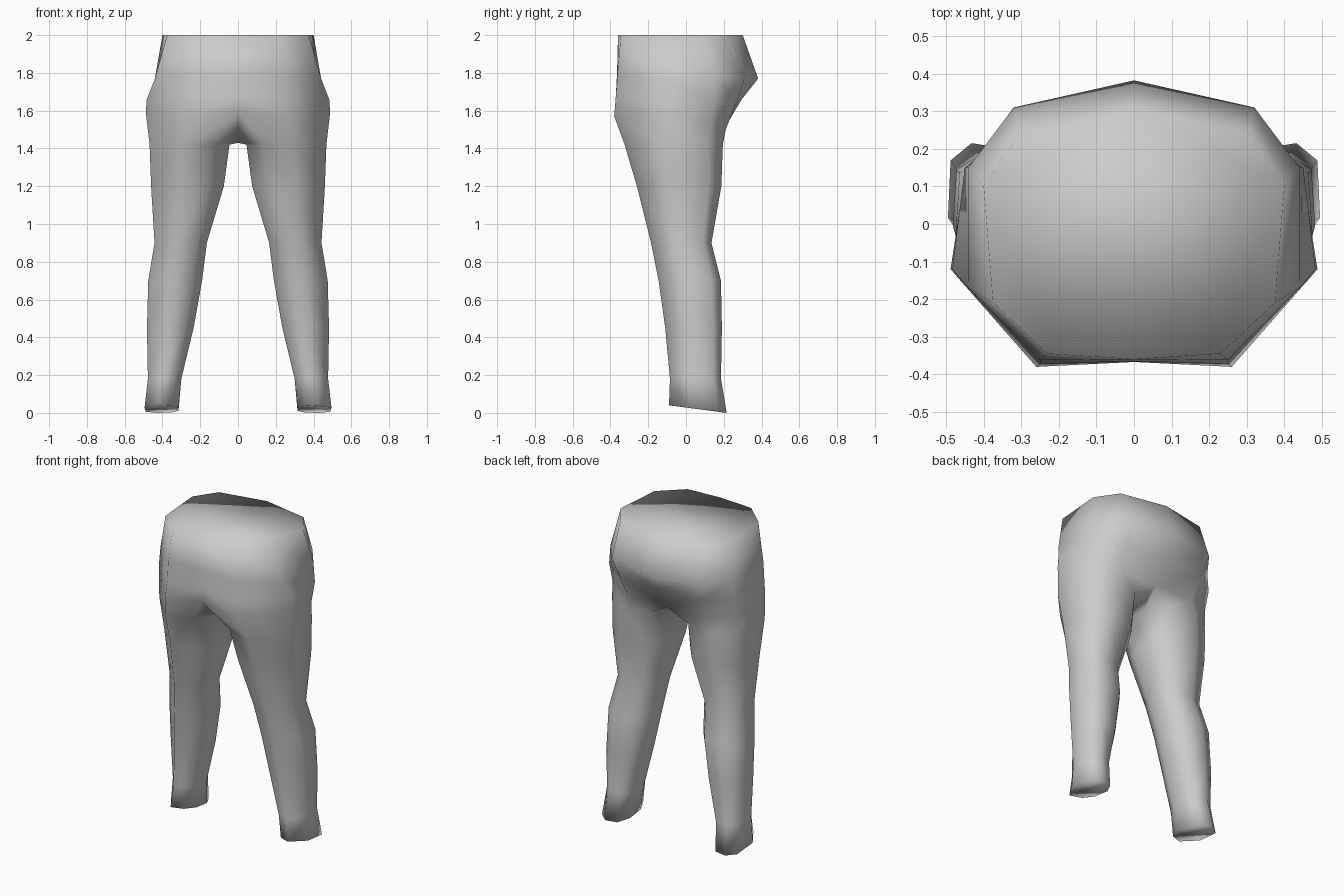
import bpy, bmesh

old = bpy.data.objects.get("Cube")
if old:
    bpy.data.objects.remove(old, do_unlink=True)

# One plain grey cloth
cloth = bpy.data.materials.new("grey_cloth")
cloth.use_nodes = True
cloth.diffuse_color = (0.6, 0.6, 0.6, 1)
cloth.node_tree.nodes["Principled BSDF"].inputs["Base Color"].default_value = (0.6, 0.6, 0.6, 1)

# Left half of the hips: open rings from front centre round to back centre
hips = [
    [(0, -.36, 2), (.23, -.345, 2), (.375, -.21, 2), (.40, .10, 2), (.305, .24, 2), (0, .30, 2)],
    [(0, -.365, 1.8), (.25, -.362, 1.8), (.44, -.17, 1.77), (.44, .15, 1.77), (.32, .31, 1.77), (0, .382, 1.77)],
    [(0, -.367, 1.68), (.25, -.372, 1.67), (.483, -.12, 1.66), (.45, .15, 1.65), (.29, .27, 1.65), (0, .295, 1.66)],
]
# Top of the leg: the same ring closed by two crotch points
leg_top = [(0, -.362, 1.59), (.26, -.38, 1.57), (.488, -.12, 1.59), (.44, .13, 1.53),
           (.27, .21, 1.5), (0, .2, 1.5), (0, .12, 1.44), (0, -.09, 1.43)]
# Leg sections: inner x, outer x, front y, back y, height
sections = [
    (.045, .468, -.325, .195, 1.42),
    (.075, .46, -.26, .187, 1.2),
    (.165, .442, -.185, .135, .9),
    (.19, .475, -.145, .185, .7),
    (.235, .482, -.11, .19, .45),
    (.30, .477, -.085, .185, .18),
    (.315, .495, -.09, .215, .03),
]
# Shape of a section as fractions of its width and depth
outline = [(.2, .1), (.6, 0), (1, .35), (.96, .85), (.65, 1), (.22, .96), (0, .72), (0, .35)]

bm = bmesh.new()


def add_ring(points):
    return [bm.verts.new(p) for p in points]


def bridge(a, b, closed):
    n = len(a)
    for i in range(n if closed else n - 1):
        j = (i + 1) % n
        bm.faces.new((a[i], b[i], b[j], a[j]))


# Hips with a flat waist
rings = [add_ring(r) for r in hips]
for a, b in zip(rings, rings[1:]):
    bridge(a, b, False)
bm.faces.new(rings[0])
top = add_ring(leg_top)
bridge(rings[-1], top[:6], False)

# Leg down to the hem, the hem dipping towards the back
prev = top
for x0, x1, y0, y1, z in sections:
    pts = []
    for u, v in outline:
        drop = .04 * (.5 - v) if z < .1 else 0
        squash = .5 + (u - .5) * 1.0
        pts.append((x0 + (x1 - x0) * squash, y0 + (y1 - y0) * v, z + drop - (.01 if z < .1 else 0)))
    ring = add_ring(pts)
    bridge(prev, ring, True)
    prev = ring
bm.faces.new(prev)

bmesh.ops.recalc_face_normals(bm, faces=bm.faces)
mesh = bpy.data.meshes.new("trousers")
bm.to_mesh(mesh)
bm.free()
mesh.materials.append(cloth)
trousers = bpy.data.objects.new("trousers", mesh)
bpy.context.collection.objects.link(trousers)

# Second half, and soft shading all over
mirror = trousers.modifiers.new("mirror", "MIRROR")
mirror.use_clip = True
mirror.merge_threshold = 0.001
mesh.shade_smooth()
